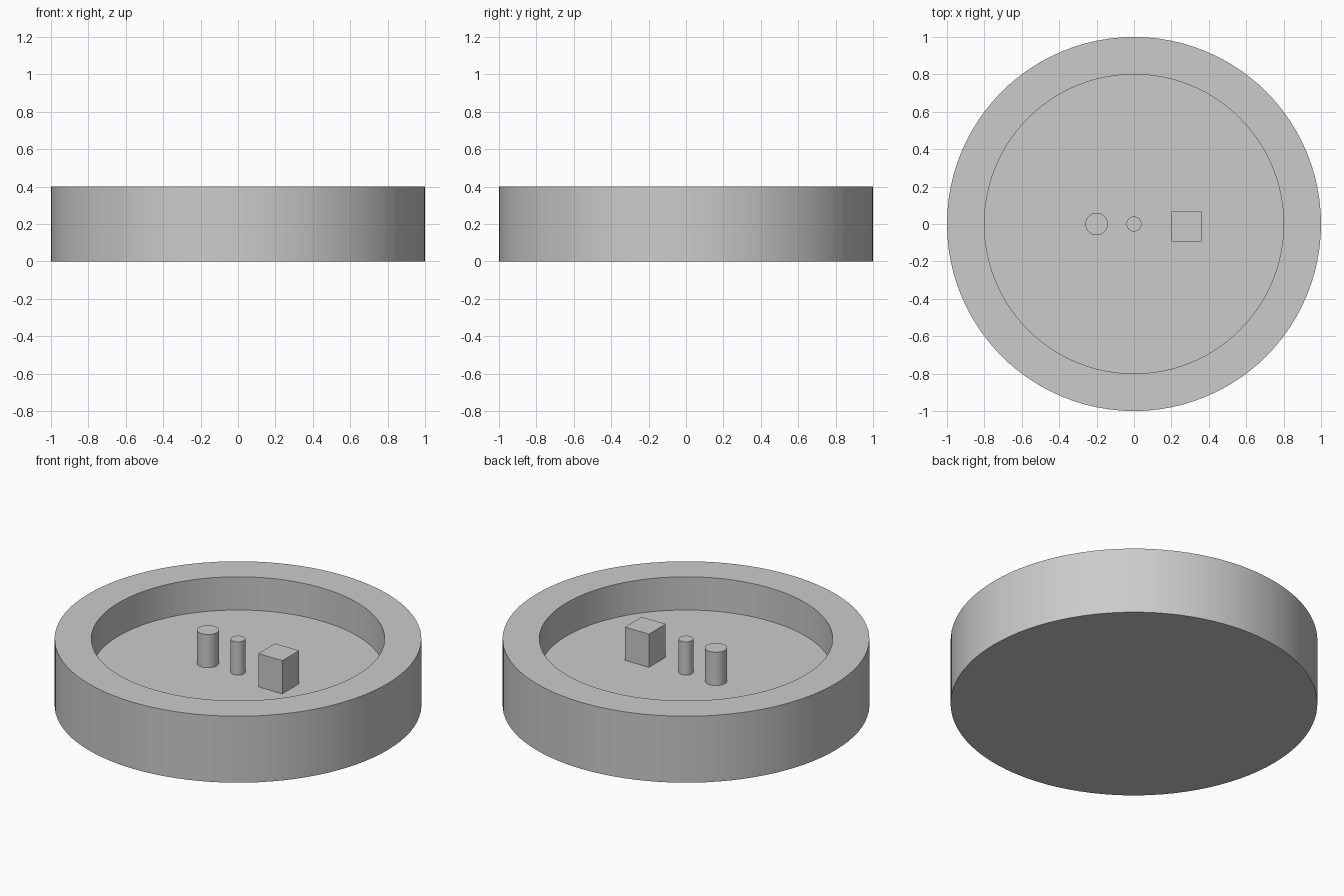
import bpy, bmesh, math
from mathutils import Matrix

if "Cube" in bpy.data.objects:
    bpy.data.objects.remove(bpy.data.objects["Cube"], do_unlink=True)

FLOOR, RIM = 0.2, 0.4

grey = bpy.data.materials.new("plain_grey")
grey.use_nodes = True
color = (0.6, 0.6, 0.6, 1)
grey.diffuse_color = color
grey.node_tree.nodes["Principled BSDF"].inputs["Base Color"].default_value = color


def finish(name, bm, smooth=True):
    bmesh.ops.recalc_face_normals(bm, faces=bm.faces)
    mesh = bpy.data.meshes.new(name)
    bm.to_mesh(mesh)
    bm.free()
    mesh.materials.append(grey)
    obj = bpy.data.objects.new(name, mesh)
    bpy.context.collection.objects.link(obj)
    if smooth:
        bpy.ops.object.select_all(action="DESELECT")
        obj.select_set(True)
        bpy.context.view_layer.objects.active = obj
        bpy.ops.object.shade_smooth_by_angle(angle=math.radians(30))
    return obj


def post(name, x, radius):
    bm = bmesh.new()
    bmesh.ops.create_cone(bm, cap_ends=True, segments=48,
                          radius1=radius, radius2=radius, depth=RIM - FLOOR,
                          matrix=Matrix.Translation((x, 0, (FLOOR + RIM) / 2)))
    return finish(name, bm)


# Round tray: solid disc with a wide recess, turned from a profile
bm = bmesh.new()
profile = [(0, 0), (1, 0), (1, RIM), (0.8, RIM), (0.8, FLOOR), (0, FLOOR)]
verts = [bm.verts.new((r, 0, z)) for r, z in profile]
edges = [bm.edges.new(pair) for pair in zip(verts, verts[1:])]
bmesh.ops.spin(bm, geom=verts + edges, cent=(0, 0, 0), axis=(0, 0, 1),
               angle=math.tau, steps=96, use_merge=True)
bmesh.ops.remove_doubles(bm, verts=bm.verts, dist=0.0001)
finish("round_tray", bm)

# Two pegs standing on the recess floor
post("wide_peg", -0.2, 0.06)
post("center_peg", 0, 0.04)

# Square block beside the pegs
bm = bmesh.new()
bmesh.ops.create_cube(bm, size=1, matrix=Matrix.Translation((0.28, -0.013, (FLOOR + RIM) / 2))
                      @ Matrix.Diagonal((0.16, 0.16, RIM - FLOOR, 1)))
finish("square_block", bm, smooth=False)
